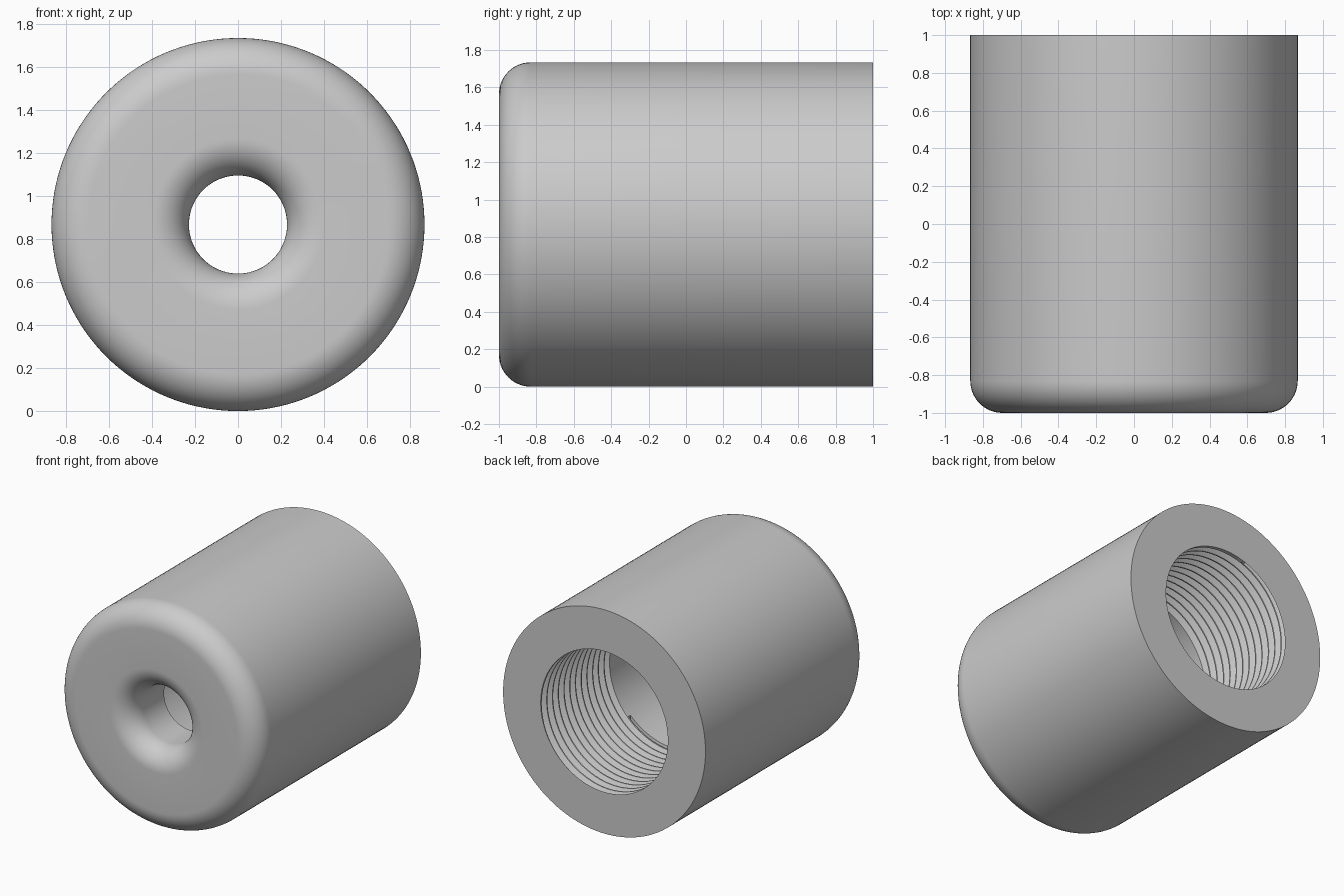
import bpy
import bmesh
from math import sin, cos, pi, radians

cube = bpy.data.objects.get("Cube")
if cube:
    bpy.data.objects.remove(cube, do_unlink=True)

SEGMENTS = 144
RADIUS, FILLET = 0.867, 0.17
HOLE, BORE = 0.228, 0.545
BACK, FRONT, STEP, THREAD_END = 1.0, -1.0, -0.58, 0.13
PITCH, DEPTH = 0.07, 0.042


def arc(r, y, start, end, steps=14):
    """Fillet points as (radius, y) pairs around a centre."""
    angles = [radians(start + (end - start) * i / steps) for i in range(steps + 1)]
    return [(r + FILLET * cos(a), y + FILLET * sin(a)) for a in angles]


def add_sheet(bm, point, rows):
    """Skin a grid of points swept once around the y axis."""
    grid = []
    for i in range(SEGMENTS + 1):
        turn = i / SEGMENTS
        column = []
        for j in range(rows):
            r, y = point(j, turn)
            a = 2 * pi * turn
            column.append(bm.verts.new((r * sin(a), y, RADIUS + r * cos(a))))
        grid.append(column)
    for left, right in zip(grid, grid[1:]):
        for j in range(rows - 1):
            bm.faces.new((left[j], left[j + 1], right[j + 1], right[j]))


# Body profile: back face, outer wall, rounded nose, through hole, plain bore
profile = [(BORE, BACK), (RADIUS, BACK)]
profile += arc(RADIUS - FILLET, FRONT + FILLET, 0, -90)
profile += arc(HOLE + FILLET, FRONT + FILLET, 270, 180)
profile += [(HOLE, STEP), (BORE, STEP), (BORE, THREAD_END)]

# One pitch of the internal thread: (fraction of pitch, fraction of depth)
tooth = [(0, 0), (0.14, 0), (0.48, 1), (0.62, 1)]
turns = int((BACK - THREAD_END) / PITCH) + 3


def thread_point(j, turn):
    k, step = divmod(j, len(tooth))
    u, depth = tooth[step]
    y = THREAD_END + PITCH * (k - 1 + u + turn)
    if y <= THREAD_END:
        return BORE, THREAD_END
    if y >= BACK:
        return BORE, BACK
    return BORE + DEPTH * depth, y


bm = bmesh.new()
add_sheet(bm, lambda j, turn: profile[j], len(profile))
add_sheet(bm, thread_point, turns * len(tooth))
bmesh.ops.remove_doubles(bm, verts=bm.verts, dist=0.0002)
bmesh.ops.recalc_face_normals(bm, faces=bm.faces)
mesh = bpy.data.meshes.new("threaded_sleeve")
bm.to_mesh(mesh)
bm.free()

# Single grey finish
grey = bpy.data.materials.new("plain grey")
grey.use_nodes = True
colour = (0.6, 0.6, 0.6, 1)
grey.diffuse_color = colour
grey.node_tree.nodes["Principled BSDF"].inputs["Base Color"].default_value = colour
mesh.materials.append(grey)

sleeve = bpy.data.objects.new("threaded_sleeve", mesh)
bpy.context.collection.objects.link(sleeve)
bpy.ops.object.select_all(action="DESELECT")
sleeve.select_set(True)
bpy.context.view_layer.objects.active = sleeve
bpy.ops.object.shade_smooth_by_angle(angle=radians(30))
